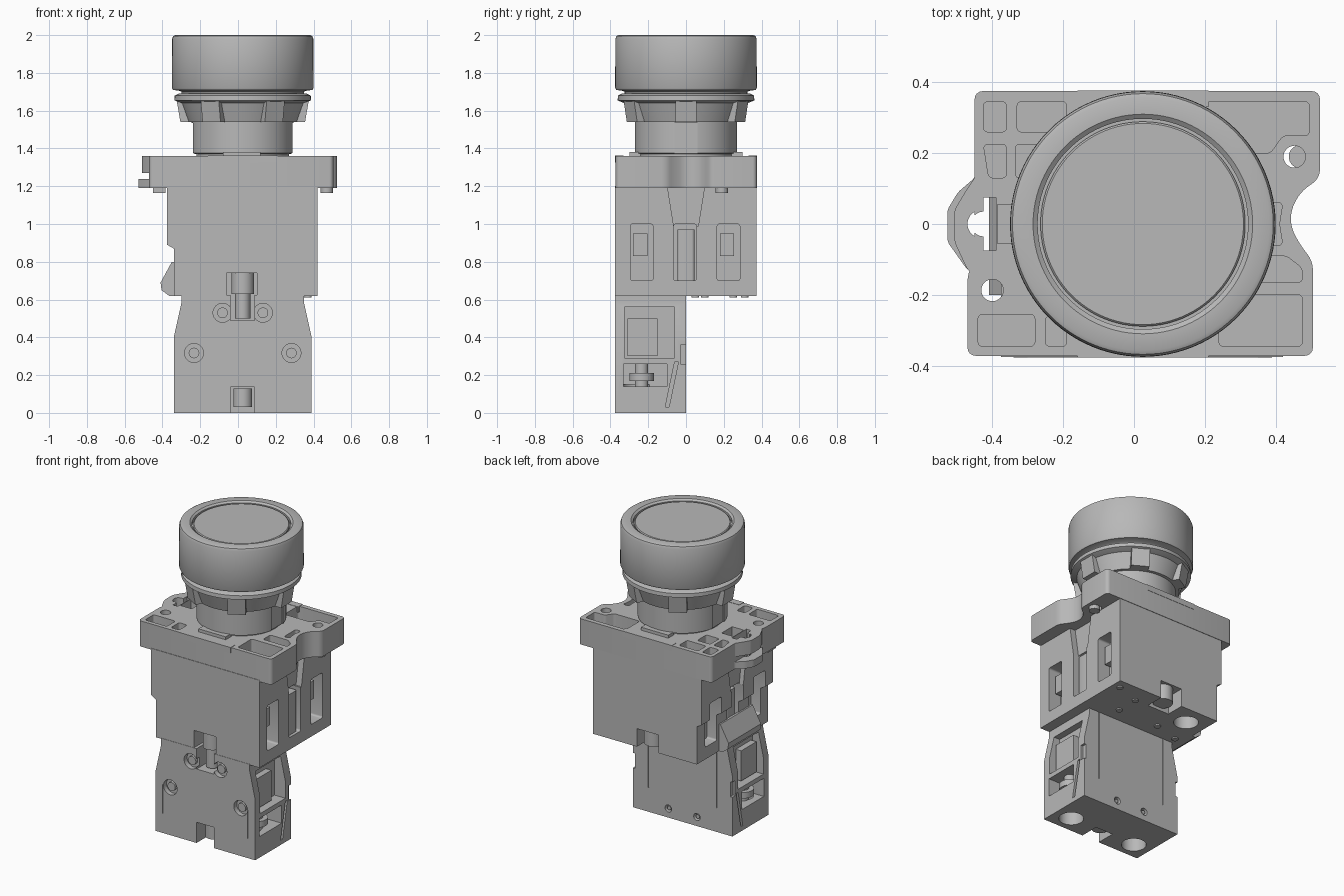
import bpy, bmesh, math
from mathutils import Vector

if "Cube" in bpy.data.objects:
    bpy.data.objects.remove(bpy.data.objects["Cube"], do_unlink=True)

CX = 0.025  # axis of the round parts

grey = bpy.data.materials.new("plain_grey")
grey.use_nodes = True
grey.diffuse_color = (0.48, 0.48, 0.48, 1)
grey.node_tree.nodes["Principled BSDF"].inputs["Base Color"].default_value = (0.48, 0.48, 0.48, 1)


def finish(name, bm):
    bmesh.ops.recalc_face_normals(bm, faces=bm.faces)
    me = bpy.data.meshes.new(name)
    bm.to_mesh(me)
    bm.free()
    ob = bpy.data.objects.new(name, me)
    bpy.context.collection.objects.link(ob)
    me.materials.append(grey)
    return ob


def prism(name, pts, axis, lo, hi, r=0):
    """Extrude an outline along an axis, rounding its corners by r."""
    place = {"z": lambda a, b, c: (a, b, c),
             "y": lambda a, b, c: (a, c, b),
             "x": lambda a, b, c: (c, a, b)}[axis]
    bm = bmesh.new()
    low = [bm.verts.new(place(a, b, lo)) for a, b in pts]
    high = [bm.verts.new(place(a, b, hi)) for a, b in pts]
    bm.faces.new(low)
    bm.faces.new(high)
    sides = []
    for i in range(len(pts)):
        j = (i + 1) % len(pts)
        bm.faces.new((low[i], low[j], high[j], high[i]))
        sides.append(bm.edges.get((low[i], high[i])))
    bmesh.ops.recalc_face_normals(bm, faces=bm.faces)
    if r:
        bmesh.ops.bevel(bm, geom=sides, offset=r, segments=4, profile=0.5,
                        affect="EDGES", clamp_overlap=True)
    return finish(name, bm)


def box(name, x, y, z, r=0):
    return prism(name, [(x[0], y[0]), (x[1], y[0]), (x[1], y[1]), (x[0], y[1])], "z", *z, r)


def disc(name, a, b, radius, axis, lo, hi, n=32):
    ring = [(a + radius * math.cos(math.tau * i / n), b + radius * math.sin(math.tau * i / n))
            for i in range(n)]
    return prism(name, ring, axis, lo, hi)


def lathe(name, profile, n=96):
    """Spin a closed (radius, z) profile round the main axis."""
    bm = bmesh.new()
    vs = [bm.verts.new((CX + r, 0, z)) for r, z in profile]
    es = [bm.edges.new((vs[i], vs[i - 1])) for i in range(1, len(vs))]
    bmesh.ops.spin(bm, geom=vs + es, cent=(CX, 0, 0), axis=(0, 0, 1),
                   angle=math.tau, steps=n)
    bmesh.ops.remove_doubles(bm, verts=bm.verts, dist=1e-4)
    return finish(name, bm)


def cut(target, *cutters):
    for c in cutters:
        mod = target.modifiers.new("cut", "BOOLEAN")
        mod.operation, mod.solver, mod.object = "DIFFERENCE", "EXACT", c
        bpy.context.view_layer.objects.active = target
        bpy.ops.object.modifier_apply(modifier=mod.name)
        bpy.data.objects.remove(c, do_unlink=True)


# Push button head: bezel, groove and cap
lathe("bezel_and_cap", [(0, 1.99), (0.284, 1.99), (0.289, 1.985), (0.289, 1.97), (0.297, 1.97),
                        (0.297, 1.99), (0.31, 2.0), (0.357, 2.0), (0.368, 1.995), (0.374, 1.98),
                        (0.375, 1.72), (0.37, 1.71), (0.335, 1.705), (0.325, 1.7),
                        (0.325, 1.685), (0.0, 1.685)])

# Fixing nut with six ribs
lathe("fixing_nut", [(0, 1.69), (0.34, 1.69), (0.36, 1.68), (0.362, 1.655), (0.347, 1.648),
                     (0.325, 1.64), (0.29, 1.54), (0, 1.54)])
for i in range(6):
    rib = prism("nut_rib", [(0.26, 1.54), (0.33, 1.54), (0.349, 1.65), (0.26, 1.65)],
                "y", -0.055, 0.055)
    rib.rotation_euler.z = math.tau * i / 6
    rib.location.x = CX

# Neck with key grooves
neck = lathe("neck", [(0, 1.56), (0.27, 1.56), (0.27, 1.375), (0.245, 1.37), (0.245, 1.3), (0, 1.3)])
for s in (-1, 1):
    a, b = sorted((CX + s * 0.255, CX + s * 0.3))
    cut(neck, box("cutter", (a, b), (-0.06, 0.06), (1.29, 1.535)))

# Mounting flange outline, with a straight left edge below the lug
right_edge = [(0.525, 0.375), (0.525, 0.13), (0.47, 0.09), (0.443, 0.04), (0.443, -0.01),
              (0.47, -0.06), (0.505, -0.105), (0.505, -0.372)]
left_edge = [(-0.47, -0.372), (-0.47, -0.14), (-0.45, -0.1), (-0.45, 0.375)]
flange = prism("mounting_flange", right_edge + left_edge, "z", 1.19, 1.36, 0.025)

# Pockets, screw holes and the key slot of the flange
pockets = [
    [(0.2, 0.345), (0.495, 0.345), (0.495, 0.25), (0.42, 0.25), (0.385, 0.2), (0.2, 0.2)],
    [(0.24, -0.345), (0.475, -0.345), (0.475, -0.2), (0.24, -0.2)],
    [(0.3, -0.165), (0.475, -0.165), (0.475, -0.125), (0.43, -0.09), (0.3, -0.09)],
    [(0.38, -0.06), (0.42, -0.06), (0.41, 0), (0.42, 0.06), (0.38, 0.06)],
    [(-0.425, 0.26), (-0.36, 0.26), (-0.36, 0.345), (-0.425, 0.345)],
    [(-0.33, 0.26), (-0.19, 0.26), (-0.19, 0.345), (-0.33, 0.345)],
    [(-0.41, 0.13), (-0.36, 0.13), (-0.36, 0.225), (-0.425, 0.225)],
    [(-0.335, 0.13), (-0.24, 0.13), (-0.24, 0.225), (-0.335, 0.225)],
    [(-0.44, -0.345), (-0.28, -0.345), (-0.28, -0.255), (-0.44, -0.255)],
    [(-0.25, -0.345), (-0.19, -0.345), (-0.19, -0.26), (-0.25, -0.26)],
]
for p in pockets:
    cut(flange, prism("cutter", p, "z", 1.24, 1.4, 0.012))
cut(flange, disc("cutter", 0.453, 0.19, 0.031, "z", 1.1, 1.4),
    disc("cutter", -0.4, -0.187, 0.031, "z", 1.1, 1.4),
    box("cutter", (-0.425, -0.39), (-0.075, 0.075), (1.1, 1.4)),
    disc("cutter", -0.425, 0, 0.035, "z", 1.1, 1.4),
    box("cutter", (-0.385, -0.3), (-0.055, 0.055), (1.25, 1.4)))

# Curved lug on the flange, in an upper and a wider lower layer
for name, x, lo, hi in (("lug_upper", -0.507, 1.27, 1.36), ("lug_lower", -0.527, 1.19, 1.237)):
    outer = [(-0.44, -0.15), (-0.47, -0.13), (x, -0.05), (x, 0.04), (x + 0.03, 0.09),
             (-0.45, 0.13), (-0.44, 0.15)]
    lug = prism(name, outer, "z", lo, hi, 0.012)
    cut(lug, box("cutter", (-0.445, -0.39), (-0.075, 0.075), (1.1, 1.4)),
        disc("cutter", -0.43, 0, 0.04, "z", 1.1, 1.4))

# Clips let into the front and back edges of the flange
for s in (-1, 1):
    box("edge_clip", (-0.16, 0.21), sorted((s * 0.33, s * 0.377)), (1.325, 1.362))
    box("clip_tab", (-0.08, 0.12), sorted((s * 0.24, s * 0.3)), (1.35, 1.38))
box("left_foot", (-0.45, -0.385), (-0.3, -0.22), (1.165, 1.2))
disc("right_foot", 0.47, 0.19, 0.033, "z", 1.165, 1.2)

# Contact body
body = prism("contact_body", [(-0.34, 0.62), (0.42, 0.62), (0.42, 1.2), (-0.375, 1.2),
                              (-0.375, 0.89), (-0.34, 0.87)], "y", -0.375, 0.372)
for y in (-0.235, -0.005, 0.225):
    slot = [(y - 0.06, 0.7), (y + 0.06, 0.7), (y + 0.06, 1.0), (y - 0.06, 1.0)]
    cut(body, prism("cutter", slot, "x", 0.33, 0.5, 0.012),
        prism("cutter", slot, "x", -0.5, -0.27, 0.012))
funnel = [(-0.065, 0.99), (0.065, 0.99), (0.1, 1.21), (-0.1, 1.21)]
cut(body, prism("cutter", funnel, "x", 0.38, 0.5), prism("cutter", funnel, "x", -0.5, -0.345))
for s in (-1, 1):
    cut(body, box("cutter", (-0.06, 0.1), sorted((s * 0.25, s * 0.4)), (0.6, 0.74)))
cut(body, disc("cutter", -0.206, 0.24, 0.075, "z", 0.5, 0.75))
for y in (-0.235, 0.225):
    box("contact_terminal", (0.3, 0.38), (y - 0.045, y + 0.03), (0.83, 0.95))
for x, lo, hi in ((0.39, 0.33, 0.4), (-0.33, -0.33, -0.27)):
    box("centre_tab", (lo, hi), (-0.045, 0.045), (0.69, 0.97), 0.015)
for x, y in ((0.37, 0.31), (0.2, 0.25), (0.2, 0.1), (-0.1, 0.1), (-0.28, 0.05)):
    disc("underside_pin", x, y, 0.02, "z", 0.612, 0.63, 16)
prism("release_flap", [(-0.335, 0.8), (-0.35, 0.8), (-0.41, 0.69), (-0.405, 0.65),
                       (-0.365, 0.62), (-0.335, 0.62)], "y", -0.2, 0.14)

# Lower contact block
block = prism("lower_block", [(-0.34, 0), (0.39, 0), (0.39, 0.4), (0.35, 0.58), (0.35, 0.625),
                              (-0.3, 0.625), (-0.3, 0.58), (-0.34, 0.4)], "y", -0.377, 0)
screws = [(CX + s * dx, z) for s in (-1, 1) for dx, z in ((0.107, 0.53), (0.258, 0.317))]
for x, z in screws:
    cut(block, disc("cutter", x, z, 0.05, "y", -0.5, -0.345))
    disc("front_screw", x, z, 0.028, "y", -0.365, -0.34)
for s in (-1, 1):
    def side(depth):
        return sorted((CX + s * (0.365 - depth), CX + s * 0.5))
    cut(block, box("cutter", side(0.08), (-0.325, -0.06), (0.29, 0.56)),
        box("cutter", side(0.14), (-0.33, -0.1), (0.14, 0.26)),
        prism("cutter", [(-0.11, 0.03), (-0.06, 0.27), (-0.04, 0.27), (-0.09, 0.03)],
              "x", *side(0.02)),
        disc("cutter", CX + s * 0.245, -0.265, 0.075, "z", -0.1, 0.15),
        disc("cutter", CX + s * 0.105, 0.06, 0.024, "y", -0.03, 0.1, 20),
        box("cutter", side(0.015), (-0.03, 0.1), (0.26, 0.36)))
    disc("back_pin", CX + s * 0.105, 0.06, 0.013, "y", -0.04, -0.008, 16)
    box("side_terminal", sorted((CX + s * 0.27, CX + s * 0.325)), (-0.31, -0.15), (0.3, 0.5))
    disc("terminal_screw", CX + s * 0.28, -0.235, 0.065, "z", 0.17, 0.21)
    disc("terminal_shank", CX + s * 0.28, -0.235, 0.035, "z", 0.13, 0.28)
    # Panel seams on the back and front
    cut(block, box("cutter", (CX + s * 0.25 - 0.003, CX + s * 0.25 + 0.003), (-0.006, 0.1), (0.16, 0.7)),
        box("cutter", sorted((CX + s * 0.31, CX + s * 0.314)), (-0.5, -0.371), (0.13, 0.32)))

# Locking posts in front notches of body and block
cut(block, box("cutter", (-0.04, 0.088), (-0.5, -0.25), (0.49, 0.7)),
    box("cutter", (-0.04, 0.088), (-0.5, -0.25), (-0.1, 0.137)))
disc("upper_post", CX, -0.3, 0.06, "z", 0.63, 0.745)
disc("upper_post_stem", CX, -0.3, 0.04, "z", 0.5, 0.64)
disc("lower_post", CX, -0.29, 0.05, "z", 0.03, 0.13)
disc("back_post", CX, 0.3, 0.06, "z", 0.64, 0.745)

# Smooth the round faces and keep the hard edges
bpy.ops.object.select_all(action="DESELECT")
for ob in bpy.context.scene.objects:
    if ob.type == "MESH":
        ob.select_set(True)
        bpy.context.view_layer.objects.active = ob
bpy.ops.object.shade_smooth_by_angle(angle=math.radians(30))
